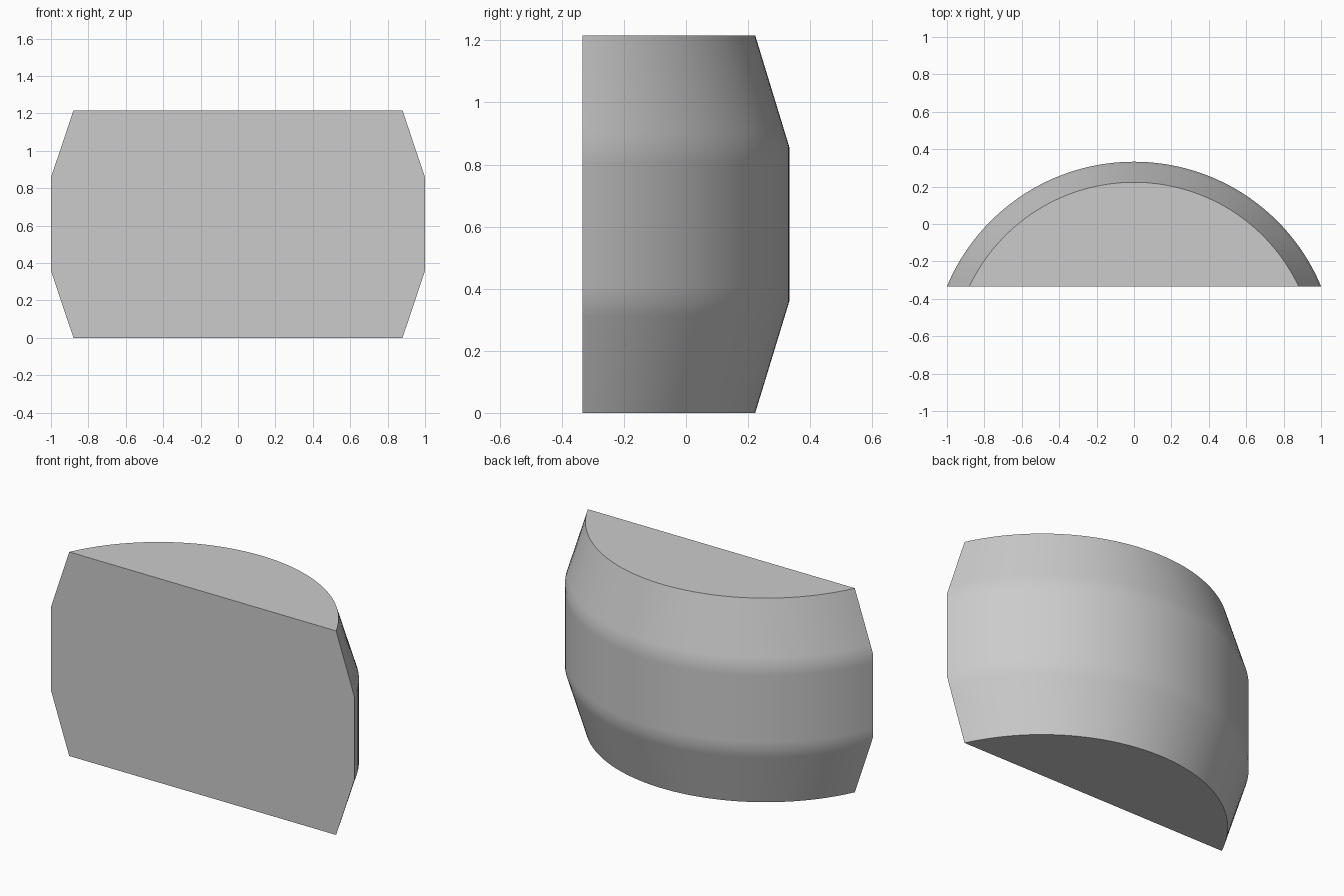
import bpy, bmesh, math

cube = bpy.data.objects.get("Cube")
if cube:
    bpy.data.objects.remove(cube, do_unlink=True)

# Single plain grey material
grey = bpy.data.materials.new("plain grey")
grey.use_nodes = True
grey.diffuse_color = (0.6, 0.6, 0.6, 1)
grey.node_tree.nodes["Principled BSDF"].inputs["Base Color"].default_value = (0.6, 0.6, 0.6, 1)

FRONT, CENTRE, HEIGHT = -0.333, -0.751, 1.216
WIDE, NARROW, SHOULDER, SOFT = 1.084, 0.974, 0.36, 0.05
STEPS = 64


def radius(z):
    """Straight-sided barrel: flared ends with an upright middle band."""
    edge = min(z, HEIGHT - z)
    return NARROW + (WIDE - NARROW) * min(edge / SHOULDER, 1)


def arc(bm, z):
    """One row of the curved back, ending on the flat front plane."""
    r = radius(z)
    start = math.asin((FRONT - CENTRE) / r)
    angles = [start + (math.pi - 2 * start) * i / STEPS for i in range(STEPS + 1)]
    return [bm.verts.new((r * math.cos(a), CENTRE + r * math.sin(a), z)) for a in angles]


# Curved back, with narrow rows softening the shading at both shoulders
lower = [0, SHOULDER - SOFT, SHOULDER, SHOULDER + SOFT]
levels = lower + [HEIGHT - z for z in reversed(lower)]
bm = bmesh.new()
rows = [arc(bm, z) for z in levels]
for a, b in zip(rows, rows[1:]):
    for i in range(STEPS):
        bm.faces.new((a[i], a[i + 1], b[i + 1], b[i]))

# Flat front, bottom and top
bm.faces.new([r[0] for r in rows] + [r[-1] for r in reversed(rows)])
bm.faces.new(rows[0])
bm.faces.new(rows[-1])
bmesh.ops.recalc_face_normals(bm, faces=bm.faces)

mesh = bpy.data.meshes.new("barrel_segment")
bm.to_mesh(mesh)
bm.free()
mesh.materials.append(grey)
body = bpy.data.objects.new("barrel_segment", mesh)
bpy.context.collection.objects.link(body)

# Smooth the curved back while keeping the rims crisp
bpy.ops.object.select_all(action='DESELECT')
body.select_set(True)
bpy.context.view_layer.objects.active = body
bpy.ops.object.shade_smooth_by_angle(angle=math.radians(30))
